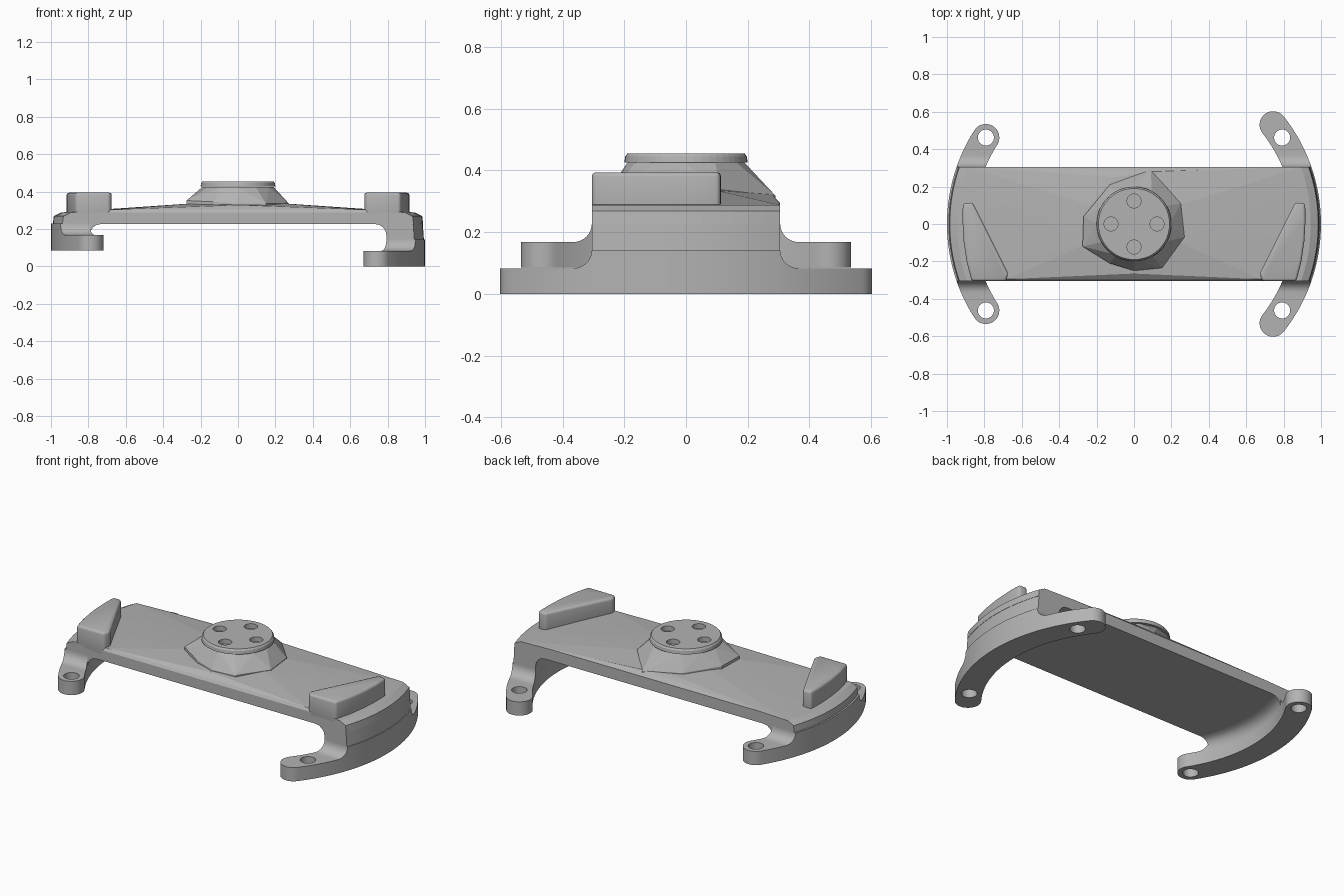
import bpy, bmesh
from math import sin, cos, pi, sqrt, radians

if "Cube" in bpy.data.objects:
    bpy.data.objects.remove(bpy.data.objects["Cube"], do_unlink=True)

grey = bpy.data.materials.new("machined_grey")
grey.use_nodes = True
grey.diffuse_color = (0.45, 0.45, 0.45, 1)
grey.node_tree.nodes["Principled BSDF"].inputs["Base Color"].default_value = (0.45, 0.45, 0.45, 1)

HALF = 0.305            # half depth of the deck
AX, R_OUT, R_IN = 0.07, 0.93, 0.785   # arc centre and radii of the end legs


def finish(bm, name, smooth=None):
    bmesh.ops.recalc_face_normals(bm, faces=bm.faces)
    mesh = bpy.data.meshes.new(name)
    bm.to_mesh(mesh)
    bm.free()
    ob = bpy.data.objects.new(name, mesh)
    bpy.context.collection.objects.link(ob)
    mesh.materials.append(grey)
    if smooth:
        select(ob)
        bpy.ops.object.shade_smooth_by_angle(angle=radians(smooth))
    return ob


def select(ob):
    bpy.ops.object.select_all(action="DESELECT")
    ob.select_set(True)
    bpy.context.view_layer.objects.active = ob


def loft(rings, name, smooth=None):
    """Skin a list of equal-length point rings and cap both ends."""
    bm = bmesh.new()
    vs = [[bm.verts.new(p) for p in ring] for ring in rings]
    n = len(rings[0])
    for a, b in zip(vs, vs[1:]):
        for i in range(n):
            j = (i + 1) % n
            bm.faces.new((a[i], a[j], b[j], b[i]))
    bm.faces.new(vs[0])
    bm.faces.new(vs[-1])
    return finish(bm, name, smooth)


def hull(points, name):
    bm = bmesh.new()
    for p in points:
        bm.verts.new(p)
    res = bmesh.ops.convex_hull(bm, input=bm.verts)
    junk = {g for g in res["geom_interior"] + res["geom_unused"] if isinstance(g, bmesh.types.BMVert)}
    bmesh.ops.delete(bm, geom=list(junk), context="VERTS")
    return finish(bm, name)


def drill(ob, centres, radius, z0, z1):
    """Cut round vertical holes into an object."""
    for x, y in centres:
        ring = [(x + radius * cos(t * pi / 16), y + radius * sin(t * pi / 16)) for t in range(32)]
        cutter = loft([[(*p, z) for p in ring] for z in (z0, z1)], "drill_cutter")
        cutter.hide_render = True
        select(ob)
        mod = ob.modifiers.new("hole", "BOOLEAN")
        mod.operation, mod.solver, mod.object = "DIFFERENCE", "EXACT", cutter
        bpy.ops.object.modifier_apply(modifier=mod.name)
        bpy.data.objects.remove(cutter, do_unlink=True)


def arc_x(r, y):
    return AX + sqrt(r * r - y * y)


def leg(side, z0, tip_angle, label):
    """Crescent foot with rounded tips and a wall rising to the deck."""
    mid, cap, thick, fil = (R_OUT + R_IN) / 2, (R_OUT - R_IN) / 2, 0.083, 0.06
    cx, cy = AX + mid * cos(tip_angle), mid * sin(tip_angle)

    def section(y):
        a = abs(y)
        bulge = sqrt(max(cap ** 2 - (a - cy) ** 2, 1e-7))
        xo = arc_x(R_OUT, a) if a < cy + cap * sin(tip_angle) else cx + bulge
        xi = arc_x(R_IN, a) if a < cy - cap * sin(tip_angle) else cx - bulge
        d = min(max(a - HALF, 0), fil)
        top = z0 + thick + fil - sqrt(fil ** 2 - (fil - d) ** 2)
        return [(side * x, y, z) for x, z in ((xi, z0), (xo, z0), (xo, top), (xi, top))]

    half = [HALF * i / 8 for i in range(1, 9)]
    half += [HALF + fil * (1 - cos(i * pi / 16)) for i in range(1, 9)]
    start = HALF + fil
    half += [start + (cy + cap - start) * sin(i * pi / 40) for i in range(1, 21)]
    ys = [-y for y in reversed(half)] + [0] + half
    foot = loft([section(y) for y in ys], label + "_foot", 35)
    drill(foot, [(side * 0.792, s * 0.462) for s in (-1, 1)], 0.043, z0 - 0.1, z0 + 0.2)

    rings = []
    for i in range(-8, 9):
        y = HALF * i / 8
        xo, xi = arc_x(R_OUT, y), arc_x(R_IN, y)
        prof = [(xi, z0 + 0.06), (xo, z0 + 0.06), (xo - 0.015, 0.268), (xi - 0.065, 0.268)]
        prof += [(xi - 0.06 + 0.06 * sin(t * pi / 8), 0.166 + 0.06 * cos(t * pi / 8)) for t in range(4)]
        prof.append((xi, 0.166))
        rings.append([(side * x, y, z) for x, z in prof])
    loft(rings, label + "_leg_wall", 35)


leg(1, 0, radians(38.2), "left")
leg(-1, 0.085, radians(32.6), "right")

# Faceted deck with curved, chamfered ends
deck = []
for s in (-1, 1):
    for i in range(-6, 7):
        y = HALF * i / 6
        xo = arc_x(R_OUT, y)
        deck += [(s * (xo - 0.01), y, 0.226), (s * (xo - 0.015), y, 0.268), (s * (xo - 0.055), y, 0.288)]
    deck += [(s * 0.68, -0.295, 0.303), (s * 0.68, 0.1, 0.307), (s * 0.7, HALF, 0.294)]
    deck += [(s * 0.24, -0.1, 0.337), (s * 0.24, 0.1, 0.335)]
deck += [(0, -0.265, 0.328), (0.1, 0.28, 0.322), (-0.1, 0.25, 0.325)]
hull(deck, "deck")

# Wedge blocks standing on each end of the deck
wedge = [(0.915, 0.11), (0.862, 0.115), (0.672, -0.265), (0.685, -HALF),
         (0.868, -HALF), (0.895, -0.2), (0.911, -0.09), (0.917, 0.02)]
for s, label in ((1, "left"), (-1, "right")):
    block = loft([[(s * x, y, z) for x, y in wedge] for z in (0.25, 0.394)], label + "_wedge_block")
    mod = block.modifiers.new("rounding", "BEVEL")
    mod.width, mod.segments, mod.limit_method, mod.angle_limit = 0.014, 3, "ANGLE", radians(30)
    select(block)
    bpy.ops.object.modifier_apply(modifier=mod.name)
    bpy.ops.object.shade_smooth_by_angle(angle=radians(35))

# Central boss: irregular faceted skirt below a round drilled top
skirt = [(-0.275, -0.12, 0.352), (-0.27, 0.04, 0.35), (-0.13, 0.21, 0.335), (0.09, 0.29, 0.318),
         (0.25, 0.11, 0.338), (0.27, -0.07, 0.338), (0.15, -0.235, 0.335), (0.0, -0.25, 0.335),
         (-0.13, -0.21, 0.345)]
hull([(x, y, 0.28) for x, y, z in skirt] + skirt
     + [(0.19 * cos(t * pi / 6), 0.19 * sin(t * pi / 6), 0.425) for t in range(12)], "boss_skirt")
circle = [(cos(t * pi / 24), sin(t * pi / 24)) for t in range(48)]
boss = loft([[(r * x, r * y, z) for x, y in circle]
             for r, z in ((0.2, 0.426), (0.197, 0.445), (0.19, 0.455))], "boss_top")
drill(boss, [(0.123, 0), (-0.123, 0), (0, 0.123), (0, -0.123)], 0.037, 0.35, 0.6)
